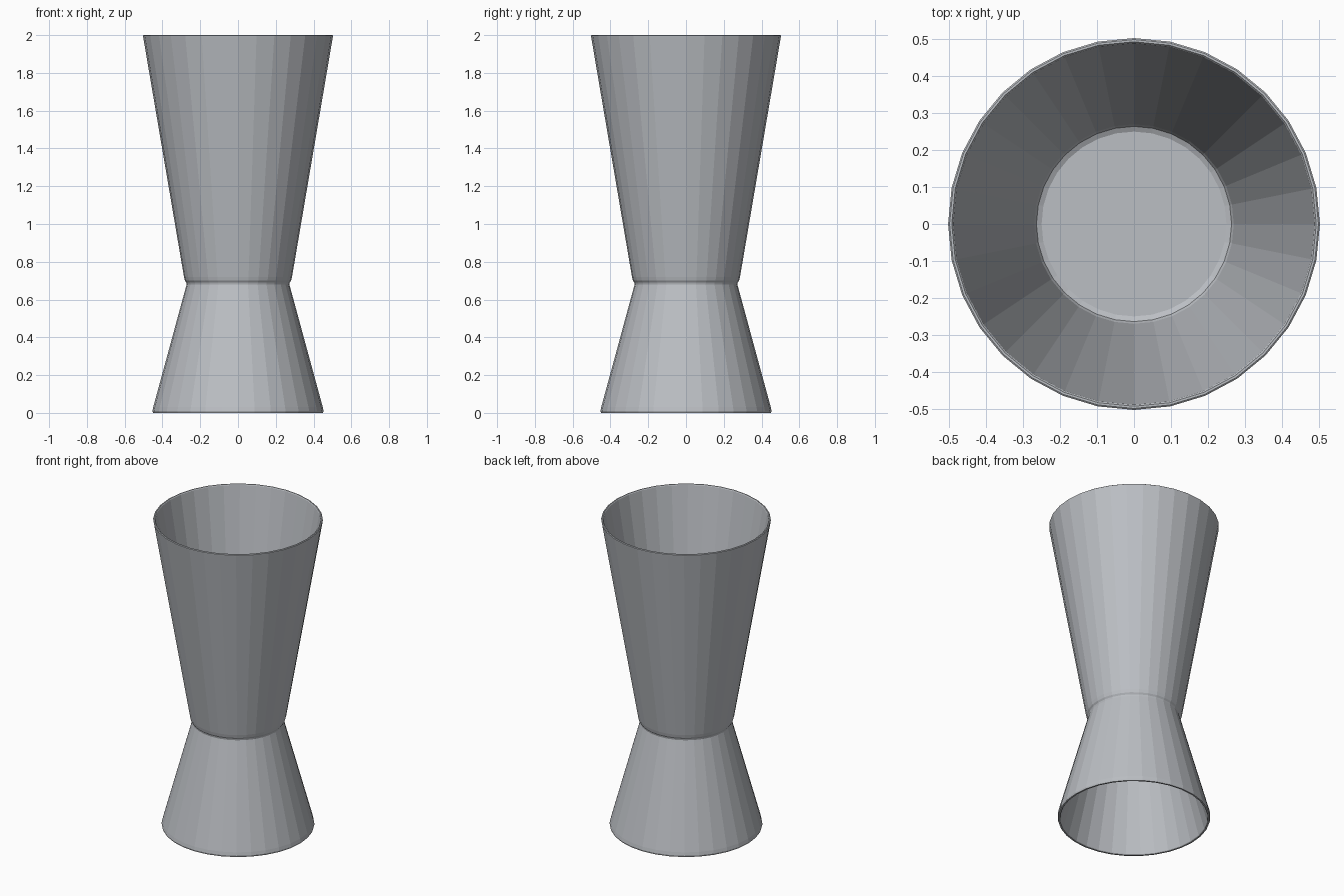
import bpy, bmesh, math

if "Cube" in bpy.data.objects:
    bpy.data.objects.remove(bpy.data.objects["Cube"])

SIDES = 32

steel = bpy.data.materials.new("brushed steel")
steel.diffuse_color = (0.50, 0.52, 0.55, 1)
steel.use_nodes = True
steel.node_tree.nodes["Principled BSDF"].inputs["Base Color"].default_value = steel.diffuse_color


def lathe(name, profile):
    """Spin a (radius, z) profile that starts and ends on the axis."""
    bm = bmesh.new()
    rings = []
    for r, z in profile:
        if r == 0:
            rings.append([bm.verts.new((0, 0, z))] * SIDES)
        else:
            rings.append([bm.verts.new((r * math.cos(2 * math.pi * i / SIDES),
                                        r * math.sin(2 * math.pi * i / SIDES), z))
                          for i in range(SIDES)])
    for a, b in zip(rings, rings[1:]):
        for i in range(SIDES):
            j = (i + 1) % SIDES
            bm.faces.new(list(dict.fromkeys((a[i], a[j], b[j], b[i]))))
    bmesh.ops.recalc_face_normals(bm, faces=bm.faces)
    mesh = bpy.data.meshes.new(name)
    bm.to_mesh(mesh)
    bm.free()
    mesh.materials.append(steel)
    obj = bpy.data.objects.new(name, mesh)
    bpy.context.collection.objects.link(obj)
    return obj


# Double-ended measuring cup: small cup below, large cup above
lathe("measuring_cup", [
    (0, 0.665), (0.24, 0.665), (0.258, 0.655),                # lower cup floor
    (0.436, 0.005), (0.44, 0.0), (0.45, 0.0), (0.453, 0.01),  # lower rim
    (0.449, 0.03), (0.276, 0.665), (0.272, 0.68),             # lower outer wall
    (0.274, 0.69), (0.281, 0.70), (0.286, 0.72),              # waist
    (0.502, 1.99), (0.503, 1.997), (0.499, 2.0),              # upper outer wall
    (0.493, 2.0), (0.489, 1.995),                             # upper rim
    (0.27, 0.715), (0.264, 0.702), (0.25, 0.695), (0, 0.695), # upper cup floor
])
